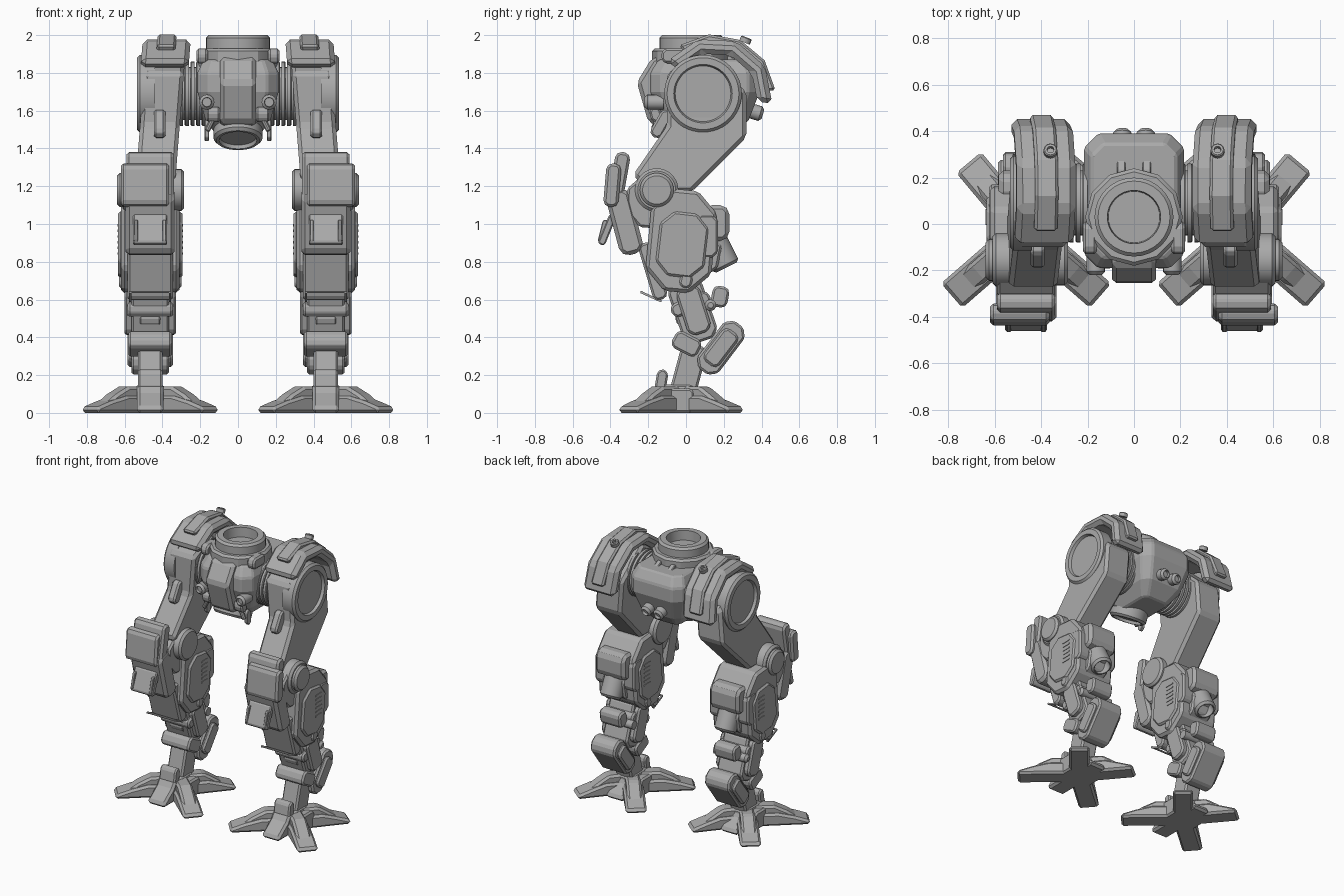
import bpy, bmesh, math
from mathutils import Vector, Matrix

if "Cube" in bpy.data.objects:
    bpy.data.objects.remove(bpy.data.objects["Cube"])

# Joint positions: leg centre line in x, joints in (y, z)
LEG = .465
HIP = Vector((.09, 1.69))
KNEE = Vector((-.155, 1.18))
FOOT = Vector((LEG, -.03, 0))
OUTWARD, UPWARD, FORWARD = Vector((1, 0, 0)), Vector((0, 0, 1)), Vector((0, -1, 0))

grey = bpy.data.materials.new("plain_grey")
grey.use_nodes = True
grey.diffuse_color = (.4, .4, .4, 1)
grey.node_tree.nodes["Principled BSDF"].inputs["Base Color"].default_value = grey.diffuse_color


def skin(name, rings, chamfer=0, mirror=True):
    """Join rings of equal length into a closed solid."""
    bm = bmesh.new()
    rows = [[bm.verts.new(point) for point in ring] for ring in rings]
    count = len(rows[0])
    for low, high in zip(rows, rows[1:]):
        for i in range(count):
            j = (i + 1) % count
            bm.faces.new((low[i], low[j], high[j], high[i]))
    bm.faces.new(rows[0])
    bm.faces.new(rows[-1])
    bmesh.ops.recalc_face_normals(bm, faces=bm.faces)
    mesh = bpy.data.meshes.new(name)
    bm.to_mesh(mesh)
    bm.free()
    mesh.materials.append(grey)
    part = bpy.data.objects.new(name, mesh)
    bpy.context.collection.objects.link(part)
    if chamfer:
        bevel = part.modifiers.new("chamfer", 'BEVEL')
        bevel.width, bevel.segments = chamfer, 1
    if mirror:
        part.modifiers.new("mirror", 'MIRROR')
    return part


def prism(name, outline, half, centre=LEG, chamfer=.012, mirror=True, lean=0, place=Matrix()):
    """Side outline of (y, z) points given a width; lean spreads it outward lower down."""
    rings = [[place @ Vector((x + lean * (HIP.y - z), y, z)) for y, z in outline]
             for x in (centre - half, centre + half)]
    return skin(name, rings, chamfer, mirror)


def slab(name, top, bottom, thick, half, cut=.02, **options):
    """Block running between two side points, with its corners cut off."""
    start, end = Vector(top), Vector(bottom)
    along = (end - start).normalized()
    across = Vector((-along.y, along.x))
    edge, inner, trim = across * thick / 2, across * (thick / 2 - cut), along * cut
    outline = [start + inner, start + trim + edge, end - trim + edge, end + inner,
               end - inner, end - trim - edge, start + trim - edge, start - inner]
    return prism(name, outline, half, **options)


def arc_band(name, pivot, outer, inner, first, last, half, steps=4, **options):
    """Faceted band around a side point, angles in degrees."""
    angles = [math.radians(first + (last - first) * i / steps) for i in range(steps + 1)]

    def arc(radius, turns):
        return [pivot + radius * Vector((math.cos(t), math.sin(t))) for t in turns]
    return prism(name, arc(outer, angles) + arc(inner, reversed(angles)), half, **options)


def drum(name, centre, axis, radius, depth, hole=0, sink=.02, rim=.015, sides=32, mirror=True):
    """Round part with a chamfered rim and an optional recess."""
    profile = [(radius, 0), (radius, depth - rim), (radius - rim, depth)]
    if hole:
        profile += [(hole, depth), (hole * .95, depth - sink)]
    turn = Vector(axis).to_track_quat('Z', 'Y')
    circle = [math.tau * i / sides for i in range(sides)]
    rings = [[Vector(centre) + turn @ Vector((r * math.cos(t), r * math.sin(t), d)) for t in circle]
             for r, d in profile]
    part = skin(name, rings, mirror=mirror)
    bpy.context.view_layer.objects.active = part
    part.select_set(True)
    bpy.ops.object.shade_smooth_by_angle(angle=math.radians(30))
    part.select_set(False)
    return part


def stack(name, centre, half, depth, corner, layers, chamfer=.01, mirror=False):
    """Corner-cut rectangle scaled through (height, scale) layers."""
    quarter = [(half - corner, -depth), (half, corner - depth), (half, depth - corner), (half - corner, depth)]
    outline = quarter + [(-x, y) for x, y in reversed(quarter)]
    rings = [[Vector(centre) + Vector((x * scale, y * scale, z)) for x, y in outline] for z, scale in layers]
    return skin(name, rings, chamfer, mirror)


def on_axis(joint, x):
    return Vector((x, joint.x, joint.y))


# Pelvis
stack("pelvis_body", (0, .1, 0), half=.215, depth=.29, corner=.06,
      layers=[(1.46, .5), (1.55, .8), (1.7, 1), (1.8, 1), (1.87, .85)])
prism("pelvis_front_block", [(-.1, 1.89), (-.18, 1.88), (-.26, 1.75), (-.2, 1.54), (-.1, 1.5)],
      half=.095, centre=0, chamfer=.02, mirror=False)
drum("waist_collar", (0, .03, 1.8), UPWARD, radius=.21, depth=.13, sides=12, mirror=False)
drum("waist_ring", (0, .03, 1.85), UPWARD, radius=.17, depth=.15, hole=.115, sink=.1, mirror=False)
drum("lower_dish", (0, -.02, 1.55), (0, -.5, -1), radius=.13, depth=.12, hole=.1, mirror=False)
drum("front_lamp", (.165, -.12, 1.645), FORWARD, radius=.04, depth=.1, hole=.025, sides=16)
drum("front_hose", (.11, -.16, 1.6), (.5, 0, -1), radius=.015, depth=.12, rim=.005, sides=10)
drum("back_nozzle", (.05, .34, 1.6), (0, 1, -.3), radius=.04, depth=.07, hole=.025, sides=16)
slab("lamp_bracket", top=(-.17, 1.62), bottom=(-.15, 1.54), thick=.06, half=.035, centre=.13)
slab("side_fin", top=(-.12, 1.55), bottom=(-.12, 1.44), thick=.05, half=.012, centre=.165, chamfer=.004)
slab("pelvis_back_rib", top=(.2, 1.88), bottom=(.33, 1.81), thick=.05, half=.018, centre=.055)
slab("waist_clasp", top=(-.06, 1.93), bottom=(-.06, 1.85), thick=.14, half=.03, centre=.19)

# Ribbed hip joint
drum("hip_axle", on_axis(HIP, .15), OUTWARD, radius=.14, depth=.2)
for rib in range(5):
    drum("hip_rib", on_axis(HIP, .17 + .03 * rib), OUTWARD, radius=.17, depth=.022, rim=.005)

# Thigh and its armour, leaning outward towards the knee
splay = dict(centre=.4, lean=.08)
prism("thigh", [(-.1, 1.8), (-.1, 1.52), (-.28, 1.26), (-.2, 1.17), (.03, 1.17), (.32, 1.46), (.32, 1.7), (.1, 1.9)],
      half=.105, chamfer=.02, **splay)
armour_pivot = Vector((.15, 1.68))
arc_band("hip_armour", armour_pivot, outer=.31, inner=.23, first=-8, last=144, half=.127, chamfer=.025, **splay)
arc_band("hip_armour_crest", armour_pivot, outer=.325, inner=.28, first=5, last=125, half=.05, **splay)
drum("hip_disc", on_axis(HIP, .44), OUTWARD, radius=.205, depth=.095, hole=.155, sides=48)
drum("crest_ring", (.36, .31, 1.96), (0, .4, 1), radius=.03, depth=.03, hole=.015, rim=.005, sides=12)
slab("thigh_front_lug", top=(-.09, 1.6), bottom=(-.17, 1.46), thick=.07, half=.03, centre=.415)

# Knee
drum("knee_outer_disc", on_axis(KNEE, LEG), OUTWARD, radius=.115, depth=.145)
drum("knee_outer_cap", on_axis(KNEE, LEG), OUTWARD, radius=.09, depth=.175)
drum("knee_inner_disc", on_axis(KNEE, LEG), -OUTWARD, radius=.11, depth=.18)
slab("knee_bracket", top=(-.18, 1.26), bottom=(-.2, .98), thick=.25, half=.125, cut=.08)
slab("knee_armour_upper", top=(-.33, 1.38), bottom=(-.38, 1.1), thick=.08, half=.125, chamfer=.02)
slab("knee_armour_lower", top=(-.37, 1.18), bottom=(-.28, .84), thick=.13, half=.13, cut=.03, chamfer=.02)
slab("knee_raised_plate", top=(-.38, 1.32), bottom=(-.4, 1.09), thick=.08, half=.128, centre=.492, chamfer=.025)
slab("knee_lower_plate", top=(-.385, 1.05), bottom=(-.45, .89), thick=.04, half=.09, cut=.01)
for side in (-1, 1):
    slab("knee_rail", top=(-.42, 1.02), bottom=(-.45, .9), thick=.04, half=.01, cut=.01,
         centre=LEG + side * .075, chamfer=.004)

# Shin and calf
slab("shin", top=(0, 1.18), bottom=(-.05, .64), thick=.35, half=.155, cut=.11, chamfer=.018)
slab("shin_side_plates", top=(0, 1.06), bottom=(-.04, .72), thick=.26, half=.17, cut=.07)
slab("shin_front_guard", top=(-.22, .9), bottom=(-.13, .6), thick=.08, half=.12)
for vent in range(6):
    slab("shin_vent", top=(.03, 1 - .03 * vent), bottom=(.03, .988 - .03 * vent), thick=.07, half=.174,
         cut=.002, chamfer=0)
slab("calf_pod", top=(.16, 1.1), bottom=(.16, .91), thick=.14, half=.118, cut=.03, chamfer=.02)
slab("calf_side_pod", top=(.11, 1.05), bottom=(.11, .82), thick=.12, half=.16, cut=.03)
slab("calf_lower_block", top=(.14, .93), bottom=(.1, .74), thick=.12, half=.085, cut=.04)
drum("calf_thruster", (LEG, .13, .94), (0, .5, -1), radius=.075, depth=.19, hole=.055, sink=.07)
slab("shin_hatch", top=(.01, .74), bottom=(-.01, .66), thick=.07, half=.165)

# Lower shin and wire guard
slab("lower_shin", top=(-.02, .7), bottom=(.09, .38), thick=.19, half=.1, cut=.04)
slab("lower_shin_sides", top=(0, .67), bottom=(.08, .42), thick=.13, half=.137, cut=.03)
slab("lower_shin_band", top=(.01, .61), bottom=(.04, .54), thick=.22, half=.12)
slab("lower_shin_front_step", top=(-.03, .54), bottom=(0, .46), thick=.08, half=.06)
slab("heel_cap", top=(.19, .67), bottom=(.17, .56), thick=.09, half=.085)
drum("lower_shin_pin", (.33, .13, .57), OUTWARD, radius=.03, depth=.27, sides=16)
for side in (-1, 1):
    slab("guard_arm", top=(-.24, .64), bottom=(-.13, .59), thick=.012, half=.006,
         centre=LEG + side * .105, cut=.003, chamfer=0)
slab("guard_bar", top=(-.235, .646), bottom=(-.235, .634), thick=.012, half=.11, cut=.003, chamfer=0)

# Ankle
slab("ankle_block", top=(.28, .47), bottom=(.09, .22), thick=.14, half=.1, cut=.04)
slab("ankle_side_plates", top=(.25, .43), bottom=(.12, .26), thick=.1, half=.12)
slab("ankle_front_block", top=(-.065, .4), bottom=(.07, .33), thick=.1, half=.115)
slab("ankle_strut", top=(.05, .36), bottom=(-.02, .1), thick=.14, half=.065)

# Foot: hub, short middle toes and four diagonal toes
stack("foot_hub", FOOT, half=.1, depth=.11, corner=.03, layers=[(0, 1), (.07, .95), (.15, .7)], mirror=True)
slab("instep_plate", top=(-.12, .23), bottom=(-.14, .11), thick=.06, half=.065)


def toe(name, heading, reach, height, half):
    outline = [(0, 0), (reach, 0), (reach, .03), (reach - .1, height * .7), (reach / 2, height), (0, height)]
    place = Matrix.Translation(FOOT) @ Matrix.Rotation(math.radians(heading), 4, 'Z')
    prism(name, outline, half, centre=0, chamfer=.015, place=place)


toe("front_toe", heading=180, reach=.26, height=.15, half=.07)
toe("back_toe", heading=0, reach=.2, height=.14, half=.07)
for side in (-1, 1):
    slab("foot_side_block", top=(FOOT.y, .13), bottom=(FOOT.y, 0), thick=.15, half=.035,
         centre=LEG + side * .095)
    for part, heading, reach in (("front", 131, .425), ("back", 40, .385)):
        toe(part + "_toe_arm", side * heading, reach - .05, height=.14, half=.05)
        toe(part + "_toe_pad", side * heading, reach, height=.09, half=.07)
